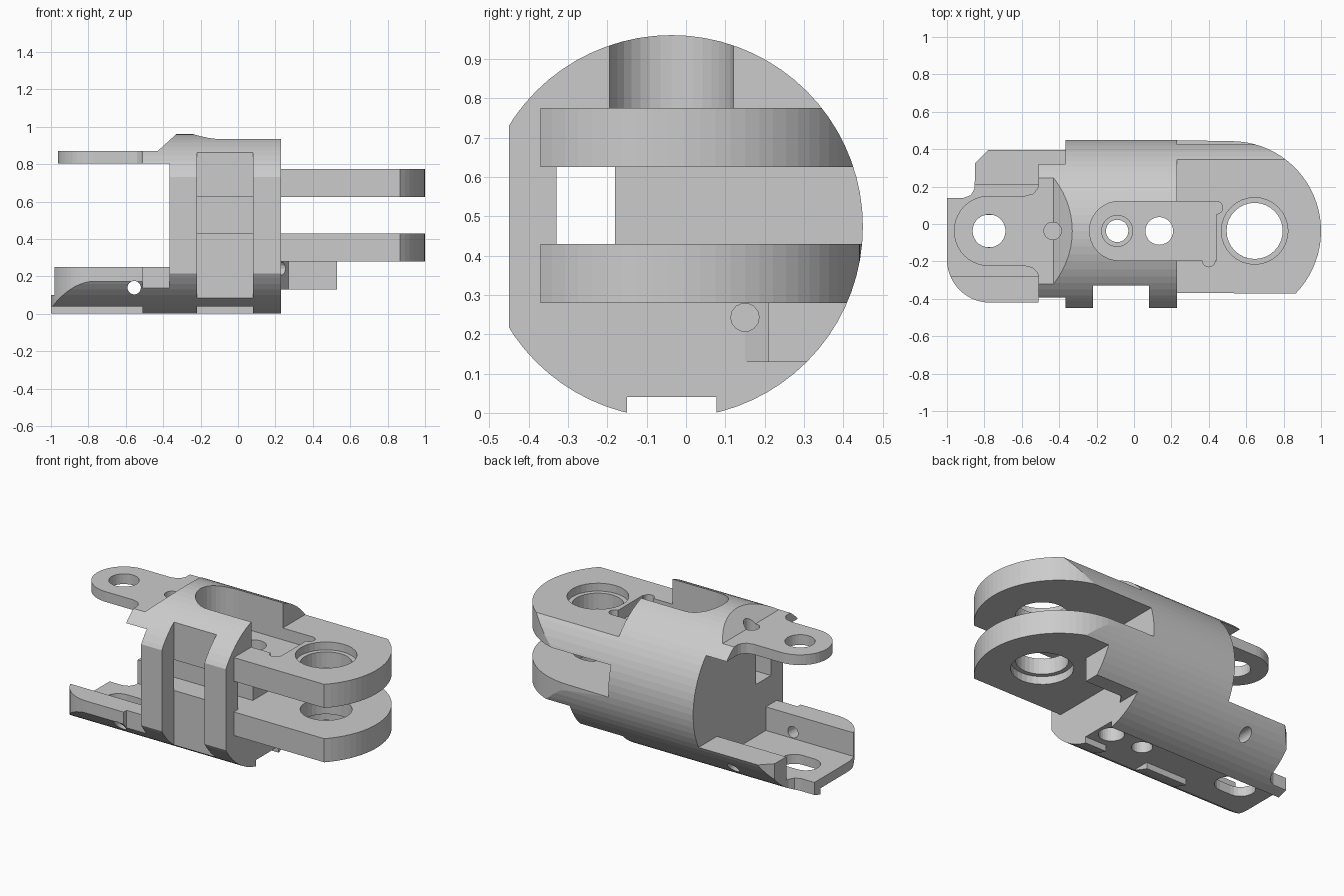
import bpy, bmesh
from math import cos, sin, pi, radians
from mathutils import Matrix

if "Cube" in bpy.data.objects:
    bpy.data.objects.remove(bpy.data.objects["Cube"])

CY, CZ, R = -0.037, 0.474, 0.487      # axis and radius of the round bar


def prism(name, pts, lo, hi, axis='z'):
    """Extrude an outline: xy along z, xz along y, or yz along x."""
    place = {'z': lambda a, b: (a, b, lo), 'y': lambda a, b: (a, lo, b),
             'x': lambda a, b: (lo, a, b)}[axis]
    vec = {'z': (0, 0, hi - lo), 'y': (0, hi - lo, 0), 'x': (hi - lo, 0, 0)}[axis]
    bm = bmesh.new()
    face = bm.faces.new([bm.verts.new(place(*p)) for p in pts])
    ext = bmesh.ops.extrude_face_region(bm, geom=[face], use_keep_orig=True)
    bmesh.ops.translate(bm, vec=vec,
                        verts=[v for v in ext['geom'] if isinstance(v, bmesh.types.BMVert)])
    bmesh.ops.recalc_face_normals(bm, faces=bm.faces)
    mesh = bpy.data.meshes.new(name)
    bm.to_mesh(mesh)
    bm.free()
    obj = bpy.data.objects.new(name, mesh)
    bpy.context.collection.objects.link(obj)
    return obj


def arc(cx, cy, r, a0, a1, n=12):
    return [(cx + r * cos(radians(a0 + (a1 - a0) * i / n)),
             cy + r * sin(radians(a0 + (a1 - a0) * i / n))) for i in range(n + 1)]


def circle(cx, cy, r, n=28):
    return arc(cx, cy, r, 0, 360, n)[:-1]


def rect(a0, b0, a1, b1):
    return [(a0, b0), (a1, b0), (a1, b1), (a0, b1)]


def boolean(obj, other, op):
    """Apply a boolean and remove the helper object."""
    mod = obj.modifiers.new(op, 'BOOLEAN')
    mod.operation, mod.object, mod.solver = op, other, 'EXACT'
    deps = bpy.context.evaluated_depsgraph_get()
    mesh = bpy.data.meshes.new_from_object(obj.evaluated_get(deps))
    obj.modifiers.clear()
    obj.data = mesh
    bpy.data.objects.remove(other)


def cut(obj, pts, lo, hi, axis='z'):
    boolean(obj, prism("cutter", pts, lo, hi, axis), 'DIFFERENCE')


# central body with the sloped shoulder and the wide root of the top lug
body = prism("clevis_body", [(-.365, 0), (.23, 0), (.23, 1), (-.287, 1), (-.43, .87),
                             (-.51, .87), (-.51, .805), (-.365, .805)], -.45, .6, 'y')

# rounded lug tongue
tongue = (arc(-.775, CY, .188, 90, 270, 20)
          + [(-.58, -.225), (-.54, -.236), (-.518, -.26), (-.505, -.29), (-.45, -.29)]
          + [(-.45, .216), (-.505, .216), (-.518, .186), (-.54, .162), (-.58, .151)])
boolean(body, prism("lug_tongue", tongue, .805, .87), 'UNION')

# lower tray with its large rounded front corner and stepped rear corner
tray_outline = ([(-.3, .5), (-.3, -.39), (-.51, -.39), (-.51, -.42)]
                + arc(-.77, -.19, .23, 270, 180, 14)
                + [(-1, .14), (-.91, .14), (-.872, .155), (-.852, .19), (-.85, .325),
                   (-.775, .4), (-.775, .5)])
tray = prism("tray", tray_outline, 0, .25)
cut(tray, rect(-1.1, -.28, -.365, .21), .1, .4)
boolean(body, tray, 'UNION')

# two fork plates, each with a stepped pin hole
for z0, z1, step in ((.28, .43, (.2, .33)), (.625, .775, (.725, .9))):
    plate = prism("fork_plate", [(.1, .45), (.1, -.37)]
                  + arc(.52, CY, .48, -44, 90, 28), z0, z1)
    cut(plate, circle(.645, CY, .15, 32), z0 - .1, z1 + .1)
    cut(plate, circle(.645, CY, .178, 32), *step)
    boolean(body, plate, 'UNION')

# rib under the lower plate
boolean(body, prism("rib", [(.15, .15), (.23, .15), (.27, .21), (.53, .21),
                            (.53, .5), (.15, .5)], .13, .30), 'UNION')

# everything is trimmed to one round bar
boolean(body, prism("round_bar", circle(CY, CZ, R, 72), -1.2, 1.2, 'x'), 'INTERSECT')

# front notch, side window and bottom channel
cut(body, rect(-.22, -.6, .08, -.328), -.1, 1.1)
cut(body, rect(-.33, .43, -.18, .625), -.42, .4, 'x')
cut(body, rect(-.15, -.1, .077, .04), -1.2, 1.2, 'x')
for x0, x1 in ((-.22, .08), (-1.1, -.51)):
    cut(body, rect(x0, -.6, x1, -.149), -.1, .04)

# top pocket with relieved corners
cut(body, arc(-.08, CY, .158, 90, 270, 18) + [(.44, CY - .158), (.44, CY + .158)], .70, 1.1)
for x, y in ((.44, .087), (.40, -.195)):
    cut(body, circle(x, y, .034, 16), .70, 1.1)

# vertical holes through the body, lug and tray
cut(body, circle(-.09, CY, .083), .66, 1.1)
cut(body, circle(-.09, CY, .06), -.1, 1.1)
cut(body, circle(.135, CY, .074), -.1, 1.1)
cut(body, circle(-.775, CY, .088), .7, 1.1)
cut(body, circle(-.435, CY, .047, 18), .7, 1.1)
cut(body, arc(-.735, CY, .086, -90, 90) + arc(-.815, CY, .086, 90, 270), -.1, .4)

# cross hole in the tray walls and drilled dimple in the end face
cut(body, circle(-.555, .14, .036, 18), -.7, .7, 'y')
cut(body, circle(.15, .243, .036, 14), .18, .255, 'x')
